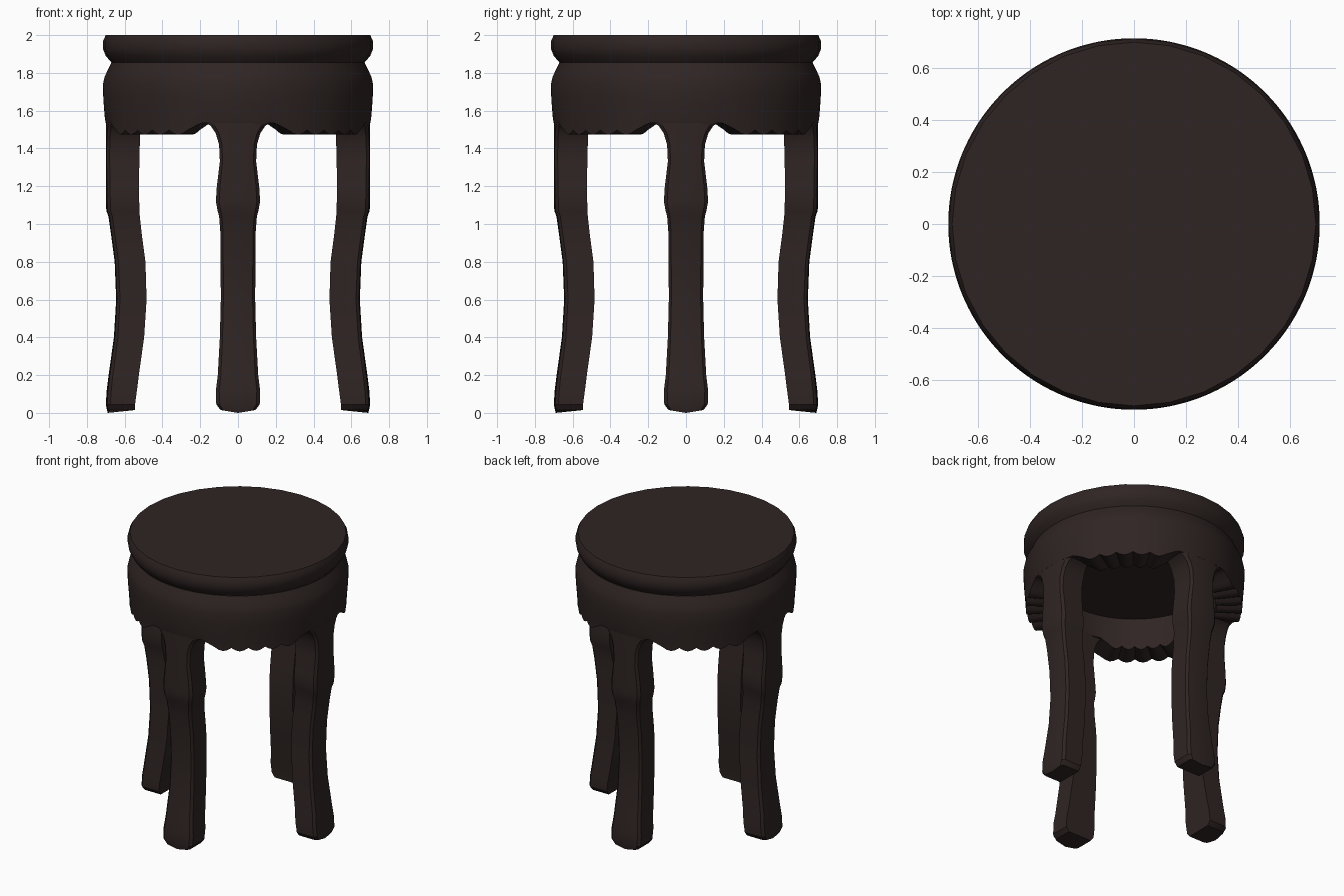
import bpy, bmesh, math

if "Cube" in bpy.data.objects:
    bpy.data.objects.remove(bpy.data.objects["Cube"])

wood = bpy.data.materials.new("dark brown wood")
wood.diffuse_color = (0.028, 0.018, 0.017, 1)
wood.use_nodes = True
wood.node_tree.nodes["Principled BSDF"].inputs["Base Color"].default_value = wood.diffuse_color


def finish(name, bm, angle=35):
    bmesh.ops.remove_doubles(bm, verts=bm.verts, dist=1e-5)
    bmesh.ops.recalc_face_normals(bm, faces=bm.faces)
    me = bpy.data.meshes.new(name)
    bm.to_mesh(me)
    bm.free()
    me.materials.append(wood)
    ob = bpy.data.objects.new(name, me)
    bpy.context.collection.objects.link(ob)
    bpy.ops.object.select_all(action='DESELECT')
    ob.select_set(True)
    bpy.context.view_layer.objects.active = ob
    bpy.ops.object.shade_smooth_by_angle(angle=math.radians(angle))
    return ob


def skin(bm, rings, closed):
    """Join equal rings of points with quads; closed also joins last to first."""
    vs = [[bm.verts.new(p) for p in r] for r in rings]
    n = len(vs[0])
    for a, b in zip(vs, vs[1:]):
        for i in range(n if closed else n - 1):
            j = (i + 1) % n
            bm.faces.new((a[i], a[j], b[j], b[i]))
    return vs


def circle(r, z, n):
    """Ring of n points; z may be a function of the angle in degrees."""
    out = []
    for i in range(n):
        d = 360 * i / n
        a = math.radians(d)
        out.append((r * math.cos(a), r * math.sin(a), z(d) if callable(z) else z))
    return out


# Seat: rounded disc on top
bm = bmesh.new()
rim = [(0.70, 2.0), (0.714, 1.97), (0.714, 1.925), (0.70, 1.89), (0.67, 1.855)]
rings = skin(bm, [circle(r, z, 32) for r, z in rim], True)
bm.faces.new(rings[0])
bm.faces.new(rings[-1])
finish("seat", bm)


# Apron: bulged thick ring with scalloped lower edge between the legs
def hem(deg):
    d = abs(deg % 90 - 45)
    if d < 22.5:
        return 1.473 + 0.024 * (1 - abs(math.cos(math.pi * d / 9)))
    return min(1.535, 1.497 + (d - 22.5) * 0.006)


bm = bmesh.new()
wall = [(0.67, 1.855), (0.687, 1.82), (0.706, 1.78), (0.715, 1.74), (0.713, 1.66),
        (0.705, 1.56), (0.70, hem), (0.53, hem), (0.53, 1.70)]
rings = skin(bm, [circle(r, z, 160) for r, z in wall], True)
bm.faces.new(rings[-1])
finish("apron", bm)

# Legs: (height, inner radius, outer radius, half width)
SECTIONS = [
    (0.0, 0.545, 0.69, 0.092), (0.045, 0.545, 0.70, 0.115), (0.12, 0.535, 0.695, 0.117),
    (0.2, 0.525, 0.685, 0.107), (0.4, 0.497, 0.657, 0.096), (0.6, 0.484, 0.645, 0.091),
    (0.8, 0.49, 0.653, 0.092), (0.95, 0.51, 0.673, 0.093), (1.04, 0.52, 0.686, 0.10),
    (1.07, 0.521, 0.697, 0.108), (1.12, 0.523, 0.70, 0.117), (1.2, 0.525, 0.70, 0.112),
    (1.33, 0.522, 0.70, 0.096), (1.42, 0.52, 0.70, 0.10), (1.48, 0.52, 0.70, 0.118),
    (1.52, 0.525, 0.70, 0.145), (1.54, 0.525, 0.70, 0.175), (1.58, 0.54, 0.70, 0.175)]


def leg(name, turn):
    bm = bmesh.new()
    c, s = math.cos(turn), math.sin(turn)
    rings = []
    for z, ri, ro, w in SECTIONS:
        pts = [(ri, -w)]
        for f in (-1, -0.85, -0.45, 0, 0.45, 0.85, 1):   # outer face bows outward
            y = f * w
            drop = ro - math.sqrt(ro * ro - y * y)
            pts.append((ro - drop - (0.014 if abs(f) == 1 else 0), y))
        pts.append((ri, w))
        # the foot is slightly rounded up at its sides
        rings.append([(x * c - y * s, x * s + y * c,
                       z + (0.015 * abs(y) / w if z == 0 else 0)) for x, y in pts])
    vs = skin(bm, rings, True)
    bm.faces.new(vs[0])
    bm.faces.new(vs[-1])
    finish(name, bm)


for i, name in enumerate(["right_leg", "back_leg", "left_leg", "front_leg"]):
    leg(name, i * math.pi / 2)
